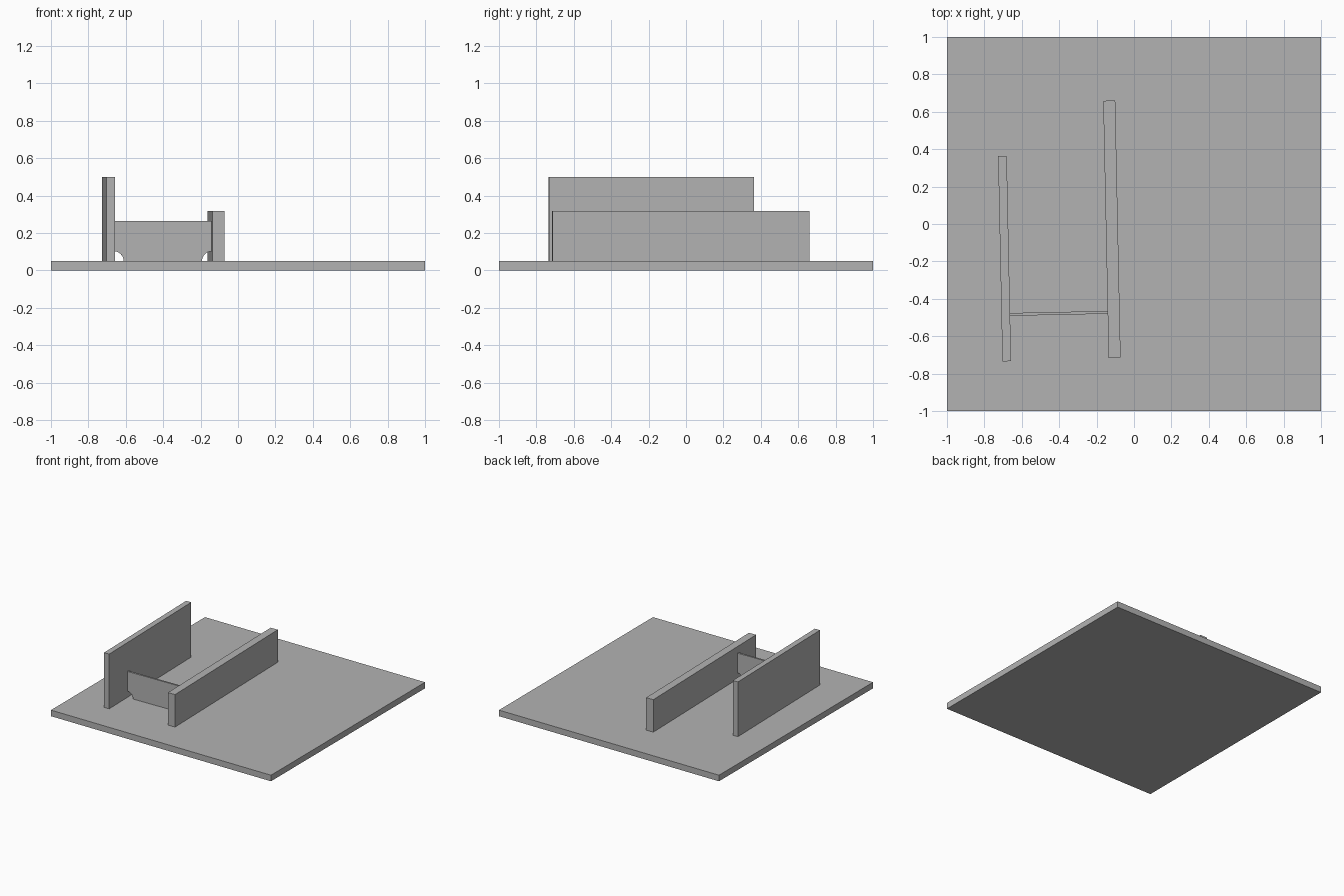
import bpy
import bmesh
from math import cos, sin, pi, radians
from mathutils import Matrix

cube = bpy.data.objects.get("Cube")
if cube:
    bpy.data.objects.remove(cube, do_unlink=True)

# Single plain grey finish
grey = bpy.data.materials.new("plain_grey")
grey.use_nodes = True
colour = (0.45, 0.45, 0.45, 1)
grey.diffuse_color = colour
grey.node_tree.nodes["Principled BSDF"].inputs["Base Color"].default_value = colour

BASE = 0.05   # top of the base board
TURN = radians(1.2)   # slight skew shared by the upright parts


def finish(name, bm, location, turn):
    bmesh.ops.recalc_face_normals(bm, faces=bm.faces)
    mesh = bpy.data.meshes.new(name)
    bm.to_mesh(mesh)
    bm.free()
    mesh.materials.append(grey)
    obj = bpy.data.objects.new(name, mesh)
    obj.location = location
    obj.rotation_euler.z = turn
    bpy.context.collection.objects.link(obj)


def board(name, size, location, turn=0):
    bm = bmesh.new()
    bmesh.ops.create_cube(bm, size=1, matrix=Matrix.Diagonal((*size, 1)))
    finish(name, bm, location, turn)


def notched_panel(name, width, height, thick, radius, location, turn):
    # Front profile with a quarter-round notch in both lower corners
    arc = [(radius * cos(i * pi / 16), radius * sin(i * pi / 16)) for i in range(9)]
    half = width / 2
    profile = [(x - half, z) for x, z in reversed(arc)]
    profile += [(half - x, z) for x, z in arc]
    profile += [(half, height), (-half, height)]
    bm = bmesh.new()
    face = bm.faces.new([bm.verts.new((x, -thick / 2, z)) for x, z in profile])
    extruded = bmesh.ops.extrude_face_region(bm, geom=[face])["geom"]
    verts = [v for v in extruded if isinstance(v, bmesh.types.BMVert)]
    bmesh.ops.translate(bm, verts=verts, vec=(0, thick, 0))
    finish(name, bm, location, turn)


# Base board, two side walls and the cross panel between them
board("base_board", (2, 2, BASE), (0, 0, BASE / 2))
board("tall_wall", (0.046, 1.098, 0.45), (-0.692, -0.185, BASE + 0.225), TURN)
board("low_wall", (0.064, 1.375, 0.267), (-0.118, -0.028, BASE + 0.1335), TURN)
notched_panel("cross_panel", 0.525, 0.214, 0.015, 0.053,
              (-0.402, -0.478, BASE), TURN)
